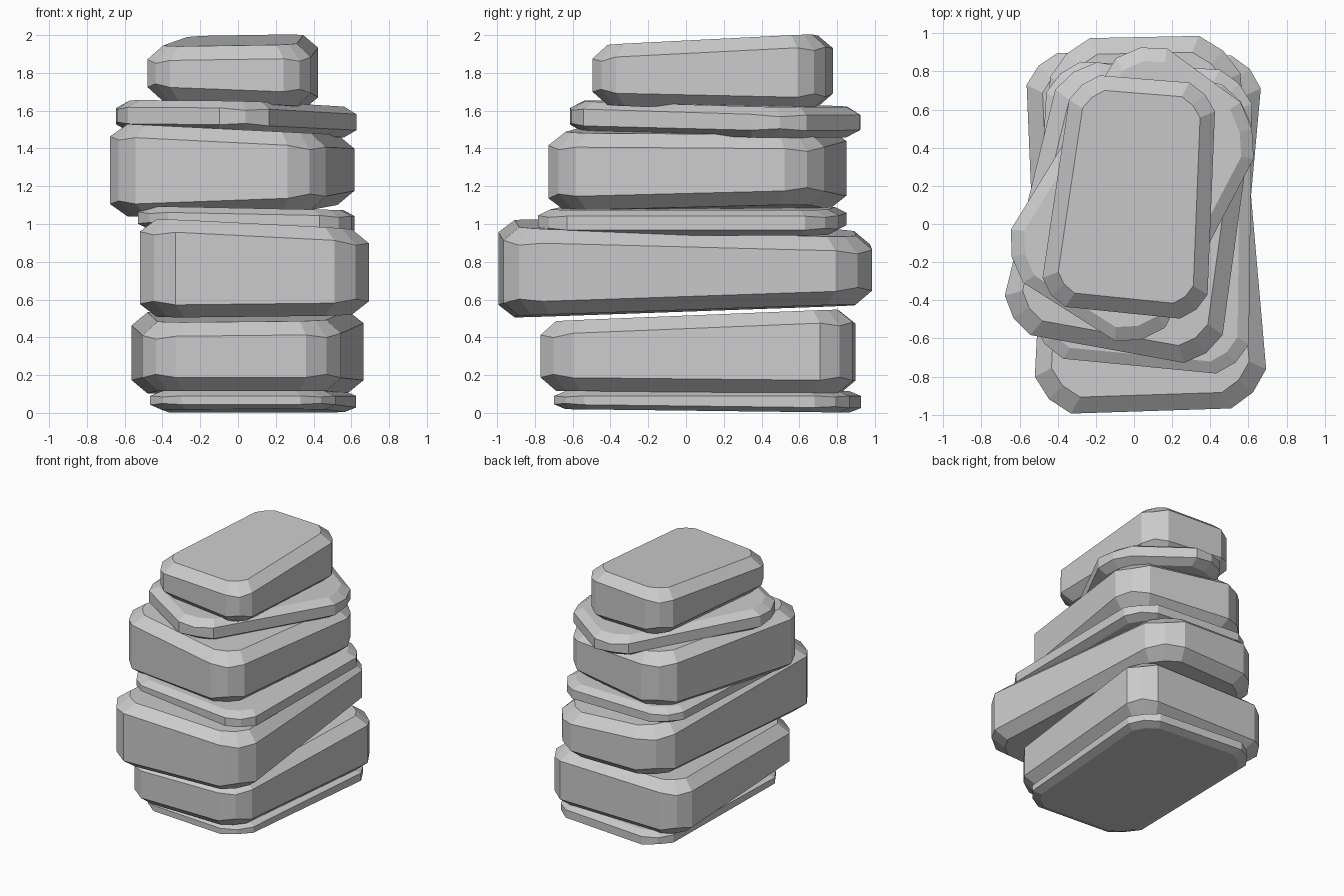
import bpy
import bmesh
from mathutils import Vector

if "Cube" in bpy.data.objects:
    bpy.data.objects.remove(bpy.data.objects["Cube"])


def outline(quad, inset, cut):
    """Quad moved inwards, each corner clipped into three points."""
    n = len(quad)
    pts = []
    for i in range(n):
        a = (quad[i - 1] - quad[i]).normalized()
        b = (quad[(i + 1) % n] - quad[i]).normalized()
        p = quad[i] + (a + b) * inset
        p0, p1 = p + a * cut, p + b * cut
        pts += [p0, (p0 + p1) * 0.4 + p * 0.2, p1]
    return pts


def stone(name, corners, bottom, top, cut=0.17):
    """Chamfered slab between two slightly tilted planes (z, slope x, slope y)."""
    quad = [Vector(c) for c in corners]
    thick = top[0] - bottom[0]
    rim = min(0.07, thick * 0.24)
    inset = 0.05 + 0.08 * thick
    bm = bmesh.new()
    rings = []
    for plane, lift, off in ((bottom, 0, inset), (bottom, rim, 0),
                             (top, -rim, 0), (top, 0, inset)):
        ring = []
        for k, p in enumerate(outline(quad, off, cut - off * 0.5)):
            # corners dip a little further than the straight edges
            l = lift * (1.25 if k % 3 == 1 else 1)
            z = plane[0] + plane[1] * p.x + plane[2] * p.y + l
            ring.append(bm.verts.new((p.x, p.y, z)))
        rings.append(ring)
    n = len(rings[0])
    for lo, hi in zip(rings, rings[1:]):
        for i in range(n):
            j = (i + 1) % n
            bm.faces.new((lo[i], lo[j], hi[j], hi[i]))
    bm.faces.new(rings[0][::-1])
    bm.faces.new(rings[-1])
    bmesh.ops.recalc_face_normals(bm, faces=bm.faces)
    mesh = bpy.data.meshes.new(name)
    bm.to_mesh(mesh)
    bm.free()
    bpy.context.collection.objects.link(bpy.data.objects.new(name, mesh))


# Stones from the ground up: plan corners, bottom plane, top plane
stone("base_thin_stone",
      [(-.47, -.64), (.50, -.71), (.64, .85), (-.42, .94)],
      (.012, 0, -.012), (.115, 0, 0))
stone("lower_thick_stone",
      [(-.50, -.77), (.53, -.77), (.68, .88), (-.57, .90)],
      (.11, 0, -.01), (.51, .01, .04))
stone("long_thick_stone",
      [(-.53, -1.0), (.71, -.96), (.54, .99), (-.43, .97)],
      (.54, .01, .035), (.98, -.05, -.03), 0.2)
stone("middle_thin_stone",
      [(-.54, -.69), (.60, -.80), (.62, .80), (-.45, .86)],
      (.955, -.03, 0), (1.085, -.02, 0))
stone("upper_thick_stone",
      [(-.72, -.55), (.44, -.76), (.64, .70), (-.37, .88)],
      (1.07, .04, .02), (1.50, -.05, 0), 0.18)
stone("upper_thin_stone",
      [(-.75, -.20), (.07, -.72), (.72, .52), (.01, 1.04)],
      (1.475, -.02, -.015), (1.64, -.02, -.02), 0.2)
stone("cap_stone",
      [(-.50, -.42), (.38, -.51), (.43, .73), (-.32, .79)],
      (1.63, -.04, -.02), (1.965, .02, .05), 0.14)
